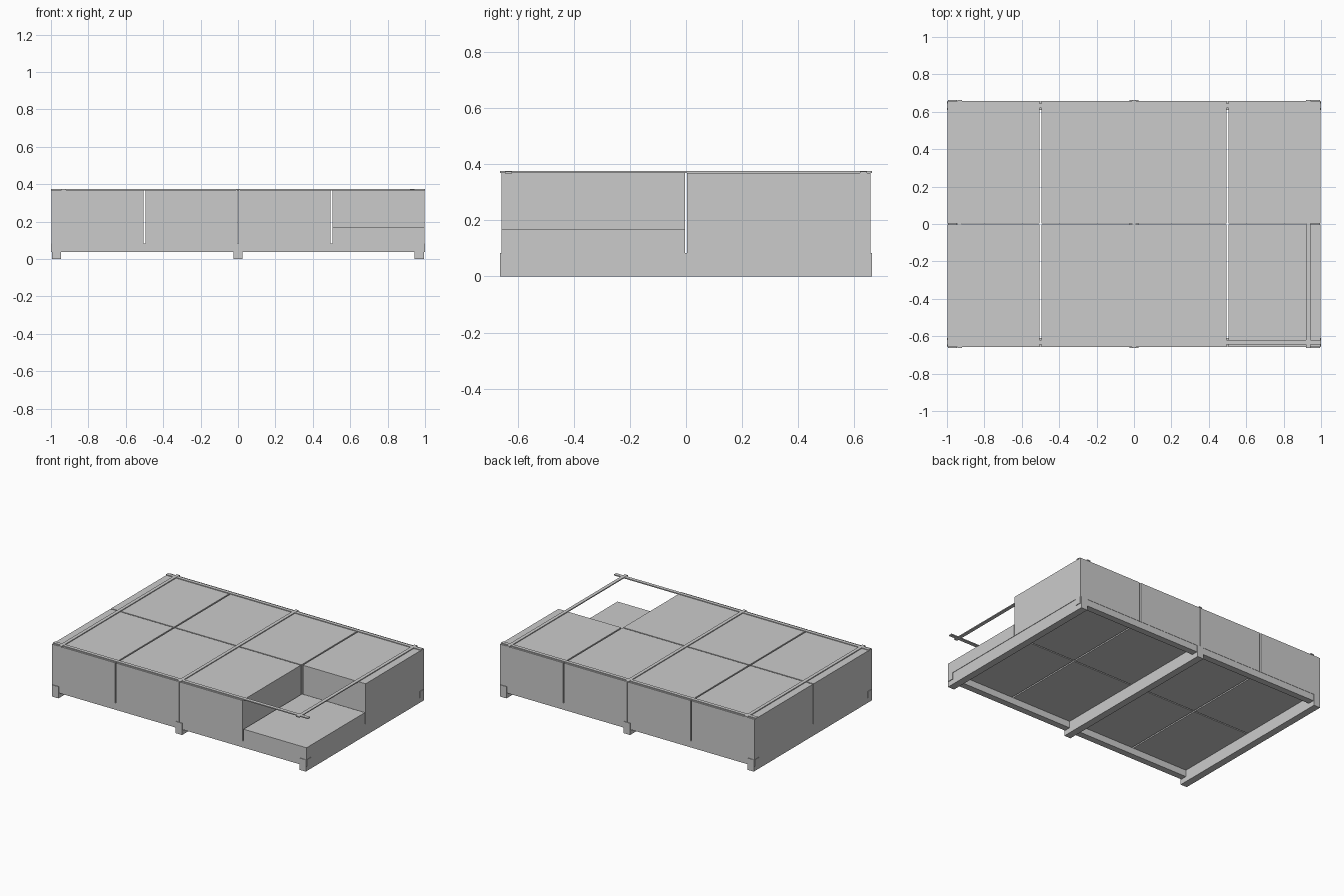
import bpy

cube = bpy.data.objects.get("Cube")
if cube:
    bpy.data.objects.remove(cube, do_unlink=True)

grey = bpy.data.materials.new("plain_grey")
grey.use_nodes = True
colour = (0.6, 0.6, 0.6, 1)
grey.diffuse_color = colour
grey.node_tree.nodes["Principled BSDF"].inputs["Base Color"].default_value = colour


def block(name, x, y, z):
    """Box spanning the given (low, high) ranges."""
    spans = (x, y, z)
    bpy.ops.mesh.primitive_cube_add(size=1, location=[(a + b) / 2 for a, b in spans])
    ob = bpy.context.object
    ob.name = name
    ob.scale = [b - a for a, b in spans]
    bpy.ops.object.transform_apply(location=False, rotation=False, scale=True)
    ob.data.materials.append(grey)
    return ob


def around(c, width):
    return (c - width / 2, c + width / 2)


HALF_X, HALF_Y = 1.0, 0.66
DECK, TOP, LOW_TOP = 0.083, 0.369, 0.168

# Stacked cartons in a four by two layout, one of them cut low
columns = [(-0.998, -0.505), (-0.495, -0.002), (0.002, 0.495), (0.505, 0.998)]
rows = [(-0.658, -0.004), (0.004, 0.658)]
for i, x in enumerate(columns):
    for j, y in enumerate(rows):
        low = i == 3 and j == 0
        name = "low_carton" if low else f"carton_{i}_{j}"
        block(name, x, y, (DECK, LOW_TOP if low else TOP))

# Pallet skids running front to back
for name, x in (("right", -0.97), ("middle", 0), ("left", 0.97)):
    block(f"{name}_skid", around(x, 0.05), (-HALF_Y - 0.002, HALF_Y + 0.002), (0, DECK))

# Pallet rails running side to side
for name, y in (("front", -0.633), ("back", 0.633)):
    block(f"{name}_rail", (-HALF_X, HALF_X), around(y, 0.046), (0.036, DECK))

# Thin bars laid over the load
for name, y in (("front", -0.633), ("back", 0.633)):
    block(f"{name}_top_bar", (-HALF_X, HALF_X), around(y, 0.025), (0.367, 0.374))
for name, x in (("right", -0.932), ("middle", 0), ("left", 0.932)):
    block(f"{name}_top_bar", around(x, 0.024), (-HALF_Y - 0.002, HALF_Y + 0.002), (0.368, 0.375))
